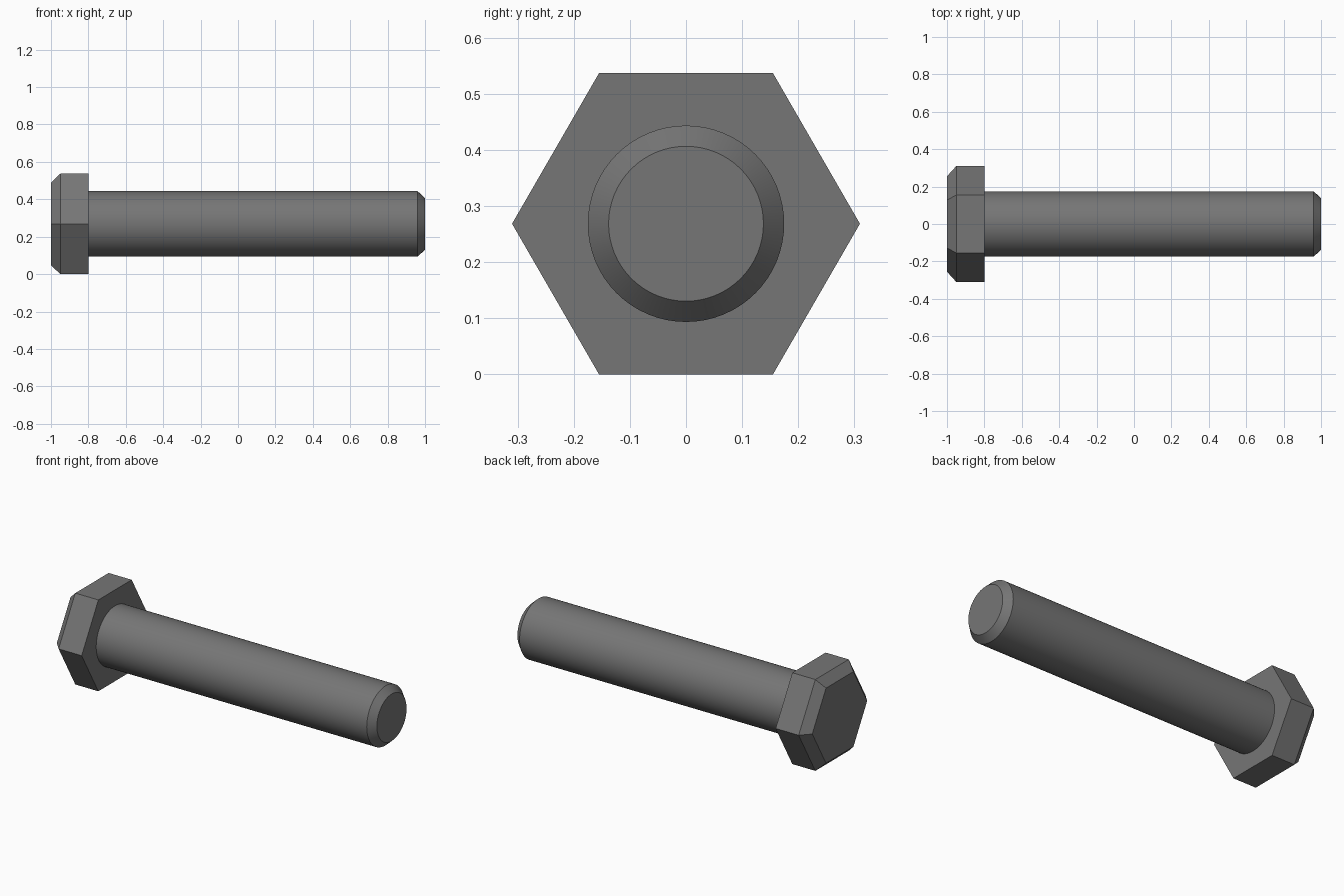
import bpy, bmesh, math

cube = bpy.data.objects.get("Cube")
if cube:
    bpy.data.objects.remove(cube, do_unlink=True)

HEAD_RADIUS = 0.31
AXIS_Z = HEAD_RADIUS * math.cos(math.pi / 6)

steel = bpy.data.materials.new("dark_grey_steel")
steel.use_nodes = True
colour = (0.18, 0.18, 0.18, 1)
steel.diffuse_color = colour
steel.node_tree.nodes["Principled BSDF"].inputs["Base Color"].default_value = colour


def turned_part(name, profile, sides):
    """Capped solid around the x axis from (x, radius) pairs, first corner on +y."""
    bm = bmesh.new()
    rings = []
    for x, r in profile:
        angles = [math.tau * i / sides for i in range(sides)]
        rings.append([bm.verts.new((x, r * math.cos(a), r * math.sin(a))) for a in angles])
    for a, b in zip(rings, rings[1:]):
        for i in range(sides):
            j = (i + 1) % sides
            bm.faces.new((a[i], a[j], b[j], b[i]))
    bm.faces.new(rings[0])
    bm.faces.new(rings[-1])
    bmesh.ops.recalc_face_normals(bm, faces=bm.faces)
    mesh = bpy.data.meshes.new(name)
    bm.to_mesh(mesh)
    bm.free()
    mesh.materials.append(steel)
    obj = bpy.data.objects.new(name, mesh)
    obj.location.z = AXIS_Z
    bpy.context.collection.objects.link(obj)
    return obj


# Hexagonal head with a chamfered outer face
turned_part("hex_head", [(-1, 0.255), (-0.95, HEAD_RADIUS), (-0.8, HEAD_RADIUS)], 6)

# Round shank with a chamfered tip
shank = turned_part("shank", [(-0.8, 0.175), (0.96, 0.175), (1, 0.138)], 64)
bpy.ops.object.select_all(action="DESELECT")
shank.select_set(True)
bpy.context.view_layer.objects.active = shank
bpy.ops.object.shade_smooth_by_angle(angle=math.radians(30))
